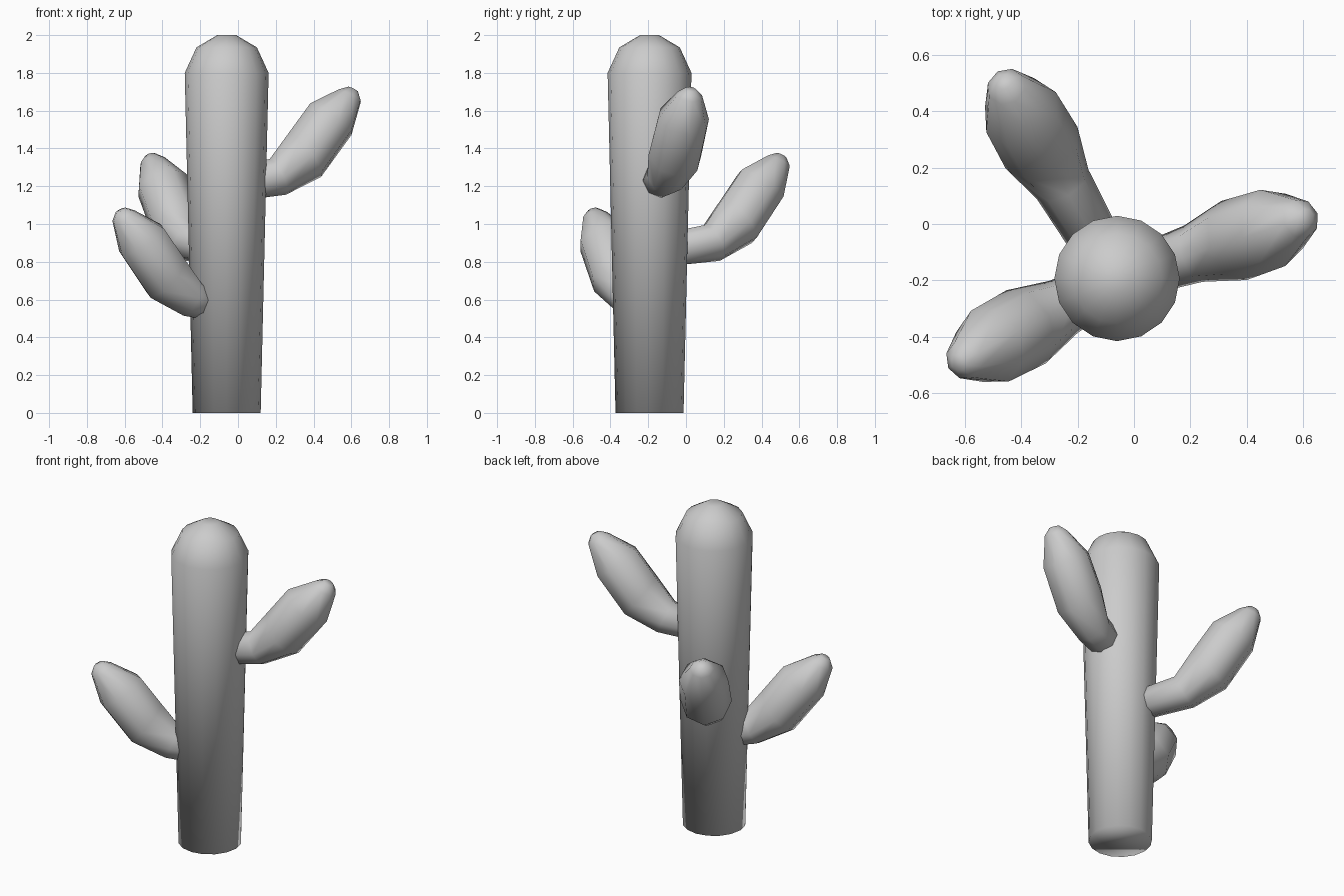
import bpy, bmesh
from math import sin, cos, pi, radians
from mathutils import Vector

if "Cube" in bpy.data.objects:
    bpy.data.objects.remove(bpy.data.objects["Cube"])

TRUNK = Vector((-0.06, -0.193, 0))


def loft(name, rings):
    """Skin a list of vertex rings, cap both ends, shade smooth."""
    bm = bmesh.new()
    loops = [[bm.verts.new(p) for p in ring] for ring in rings]
    n = len(loops[0])
    for a, b in zip(loops, loops[1:]):
        for i in range(n):
            j = (i + 1) % n
            bm.faces.new((a[i], a[j], b[j], b[i]))
    bm.faces.new(loops[0][::-1])
    bm.faces.new(loops[-1])
    bmesh.ops.recalc_face_normals(bm, faces=bm.faces[:])
    for f in bm.faces:
        f.smooth = True
    mesh = bpy.data.meshes.new(name)
    bm.to_mesh(mesh)
    bm.free()
    obj = bpy.data.objects.new(name, mesh)
    bpy.context.collection.objects.link(obj)
    return obj


def ring(centre, u, v, radius, sides):
    return [centre + radius * (cos(2 * pi * i / sides) * u + sin(2 * pi * i / sides) * v)
            for i in range(sides)]


# Trunk: slight flare upwards, rounded top
X, Y, Z = Vector((1, 0, 0)), Vector((0, 1, 0)), Vector((0, 0, 1))
profile = [(0.18, 0), (0.222, 1.8), (0.16, 1.935), (0.05, 2.0)]
loft("trunk", [ring(TRUNK + Z * z, X, Y, r, 16) for r, z in profile])

# Arm: distance from trunk axis, height below arm top, radius, tilt in degrees
ARM = [(0.04, -0.52, 0.085, 12), (0.285, -0.475, 0.105, 25), (0.435, -0.36, 0.147, 38),
       (0.58, -0.17, 0.142, 54), (0.685, -0.045, 0.07, 62), (0.705, -0.012, 0.03, 62)]


def arm(name, azimuth, top, shift):
    out = Vector((cos(radians(azimuth)), sin(radians(azimuth)), 0))
    side = Z.cross(out)
    rings = []
    for k, (r, z, radius, tilt) in enumerate(ARM):
        t = radians(tilt)
        up = Z * cos(t) - out * sin(t)
        dist = r + (shift if k else 0)
        rings.append(ring(TRUNK + out * dist + Z * (top + z), up, side, radius, 8))
    return loft(name, rings)


arm("upper_arm", 18, 1.725, 0.0)
arm("middle_arm", 120, 1.375, 0.1)
arm("lower_arm", 208, 1.085, -0.07)
